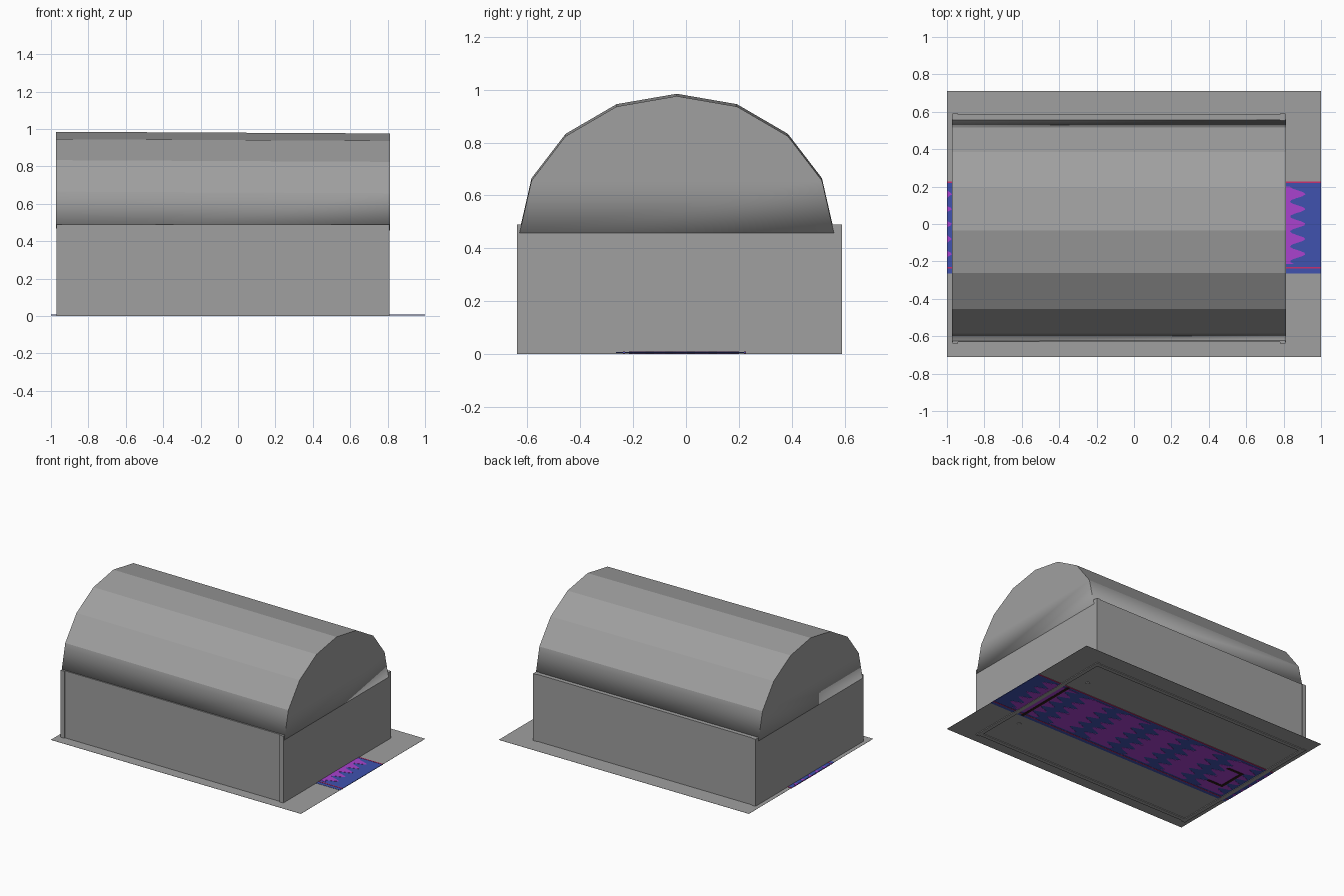
import bpy, bmesh, math

if "Cube" in bpy.data.objects:
    bpy.data.objects.remove(bpy.data.objects["Cube"])


def mat(name, rgb):
    m = bpy.data.materials.new(name)
    m.diffuse_color = (*rgb, 1.0)
    m.use_nodes = True
    m.node_tree.nodes["Principled BSDF"].inputs["Base Color"].default_value = m.diffuse_color
    return m


GREY = mat("stone grey", (0.35, 0.35, 0.35))
BLUE = mat("carpet blue", (0.05, 0.085, 0.43))
PURPLE = mat("carpet purple", (0.40, 0.055, 0.62))
RED = mat("trim pink red", (0.58, 0.03, 0.16))
DARK = mat("dark wood", (0.03, 0.012, 0.01))


def finish(name, bm, material):
    bmesh.ops.recalc_face_normals(bm, faces=bm.faces)
    me = bpy.data.meshes.new(name)
    bm.to_mesh(me)
    bm.free()
    me.materials.append(material)
    ob = bpy.data.objects.new(name, me)
    bpy.context.collection.objects.link(ob)
    return ob


def box(name, x0, x1, y0, y1, z0, z1, material):
    bm = bmesh.new()
    bmesh.ops.create_cube(bm, size=1.0)
    for v in bm.verts:
        v.co.x = x1 if v.co.x > 0 else x0
        v.co.y = y1 if v.co.y > 0 else y0
        v.co.z = z1 if v.co.z > 0 else z0
    return finish(name, bm, material)


# floor slab and carpet runner (both show on the underside too)
box("floor", -1, 1, -0.71, 0.71, 0.005, 0.006, GREY)
box("carpet", -1, 1, -0.265, 0.225, 0.0035, 0.0075, BLUE)
for name, y in (("carpet_trim_back", 0.223), ("carpet_trim_front", -0.235)):
    box(name, -1, 1, y - 0.004, y + 0.004, 0.002, 0.009, RED)

# wavy purple bands across the carpet
Y0, Y1, N = -0.215, 0.2, 40
for k in range(7):
    centre = 0.875 - 0.315 * k
    bm = bmesh.new()
    rows = []
    for i in range(N + 1):
        y = Y0 + (Y1 - Y0) * i / N
        right = centre + 0.042 * math.cos(2 * math.pi * y / 0.08)
        left = right - 0.19
        rows.append([bm.verts.new((max(x, -1.0), y, z))
                     for x, z in ((left, 0.002), (right, 0.002),
                                  (right, 0.009), (left, 0.009))])
    for a, b in zip(rows, rows[1:]):
        for j in range(4):
            bm.faces.new((a[j], a[(j + 1) % 4], b[(j + 1) % 4], b[j]))
    bm.faces.new(rows[0])
    bm.faces.new(rows[-1])
    bmesh.ops.remove_doubles(bm, verts=bm.verts, dist=1e-5)
    if max(v.co.x for v in bm.verts) > -0.999:
        finish("carpet_band", bm, PURPLE)
    else:
        bm.free()

# walls: the end walls stand slightly proud of the long walls
T = 0.03
box("left_wall", -0.97, -0.97 + T, -0.64, 0.59, 0, 0.49, GREY)
box("right_wall", 0.81 - T, 0.81, -0.64, 0.59, 0, 0.49, GREY)
box("front_wall", -0.97 + T, 0.81 - T, -0.632, -0.632 + T, 0, 0.49, GREY)
box("back_wall", -0.97 + T, 0.81 - T, 0.585 - T, 0.585, 0, 0.49, GREY)

# eight-sided barrel roof, sagging slightly to the right
bm = bmesh.new()
SEG = 8
ends = []
for x, dz in ((-0.972, 0.0), (0.812, -0.009)):
    ends.append([bm.verts.new((x, -0.035 - 0.595 * math.cos(math.pi * i / SEG),
                               0.467 + dz + 0.518 * math.sin(math.pi * i / SEG)))
                 for i in range(SEG + 1)])
a, b = ends
for i in range(SEG):
    bm.faces.new((a[i], a[i + 1], b[i + 1], b[i]))
bm.faces.new((a[0], b[0], b[SEG], a[SEG]))
for e in ends:
    for i in range(SEG // 2 - 1):
        bm.faces.new((e[i], e[i + 1], e[SEG - 1 - i], e[SEG - i]))
    h = SEG // 2
    bm.faces.new((e[h - 1], e[h], e[h + 1]))
# only the eaves are shaded softly, every other edge stays crisp
eaves = {a[0], a[SEG], b[0], b[SEG]}
for f in bm.faces:
    f.smooth = True
for e in bm.edges:
    e.smooth = all(v in eaves for v in e.verts)
finish("barrel_roof", bm, GREY)

# interior: threshold, high seat and two slim posts
box("threshold", 0.73, 0.75, -0.255, 0.215, 0, 0.03, DARK)
box("seat_back", -0.86, -0.84, -0.13, 0.09, 0, 0.3, DARK)
for name, y in (("seat_side_front", -0.13), ("seat_side_back", 0.07)):
    box(name, -0.84, -0.73, y, y + 0.02, 0, 0.15, DARK)
box("seat", -0.84, -0.73, -0.11, 0.07, 0.09, 0.11, RED)
for name, y in (("post_front", -0.355), ("post_back", 0.34)):
    bm = bmesh.new()
    bmesh.ops.create_cone(bm, cap_ends=True, segments=8, radius1=0.015,
                          radius2=0.015, depth=0.3)
    bmesh.ops.translate(bm, verts=bm.verts, vec=(0.68, y, 0.151))
    finish(name, bm, GREY)
